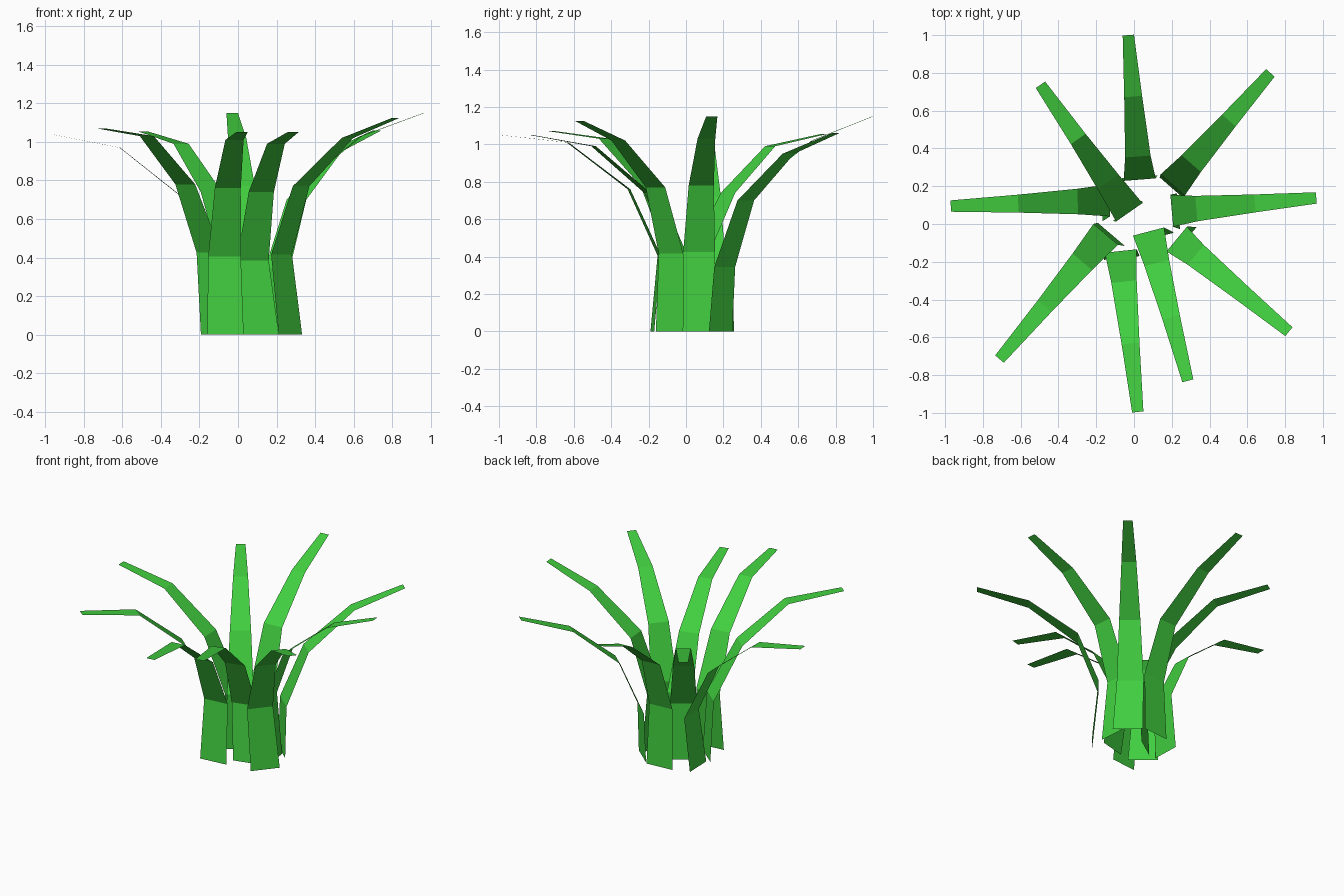
import bpy
from mathutils import Vector

if "Cube" in bpy.data.objects:
    bpy.data.objects.remove(bpy.data.objects["Cube"])

green = bpy.data.materials.new("leaf_green")
green.diffuse_color = (0.053, 0.62, 0.05, 1)
green.use_nodes = True
green.node_tree.nodes["Principled BSDF"].inputs["Base Color"].default_value = green.diffuse_color

WIDTHS = (0.19, 0.17, 0.135, 0.095, 0.06)


def leaf(name, base, knee, tip, bend, bend_z, tip_z):
    """Tapered flat strip: foot, knee, two bends and a tip along one heading."""
    base, knee, tip = Vector(base), Vector(knee), Vector(tip)
    d = (tip - knee).normalized()
    side = Vector((-d.y, d.x, 0))
    centres = [
        base.to_3d(),
        knee.to_3d() + Vector((0, 0, bend_z - 0.355)),
        knee.lerp(tip, bend).to_3d() + Vector((0, 0, bend_z)),
        knee.lerp(tip, 0.575).to_3d() + Vector((0, 0, bend_z + 0.25)),
        tip.to_3d() + Vector((0, 0, tip_z)),
    ]
    verts = []
    for c, w in zip(centres, WIDTHS):
        verts += [c - side * w / 2, c + side * w / 2]
    faces = [(2 * i, 2 * i + 1, 2 * i + 3, 2 * i + 2) for i in range(4)]
    mesh = bpy.data.meshes.new(name)
    mesh.from_pydata(verts, [], faces)
    mesh.materials.append(green)
    bpy.context.collection.objects.link(bpy.data.objects.new(name, mesh))


# Nine leaves: foot, knee and tip in plan, bend position, bend height, tip height
leaf("leaf_back", (0.03, 0.25), (0.03, 0.235), (-0.03, 1.0), 0.16, 0.77, 1.15)
leaf("leaf_back_right", (0.207, 0.185), (0.205, 0.207), (0.722, 0.80), 0.19, 0.70, 1.06)
leaf("leaf_right", (0.235, 0.068), (0.20, 0.07), (0.965, 0.138), 0.17, 0.78, 1.15)
leaf("leaf_front_right", (0.272, -0.088), (0.226, -0.08), (0.82, -0.57), 0.17, 0.77, 1.125)
leaf("leaf_front_inner", (0.12, -0.07), (0.077, -0.04), (0.285, -0.83), 0.21, 0.74, 1.05)
leaf("leaf_front", (-0.065, -0.18), (-0.07, -0.143), (0.02, -0.995), 0.19, 0.76, 1.05)
leaf("leaf_front_left", (-0.12, -0.055), (-0.15, -0.055), (-0.712, -0.715), 0.22, 0.78, 1.07)
leaf("leaf_left", (-0.17, 0.11), (-0.13, 0.125), (-0.97, 0.095), 0.20, 0.72, 1.04)
leaf("leaf_back_left", (-0.035, 0.07), (-0.025, 0.062), (-0.495, 0.737), 0.24, 0.74, 1.055)
